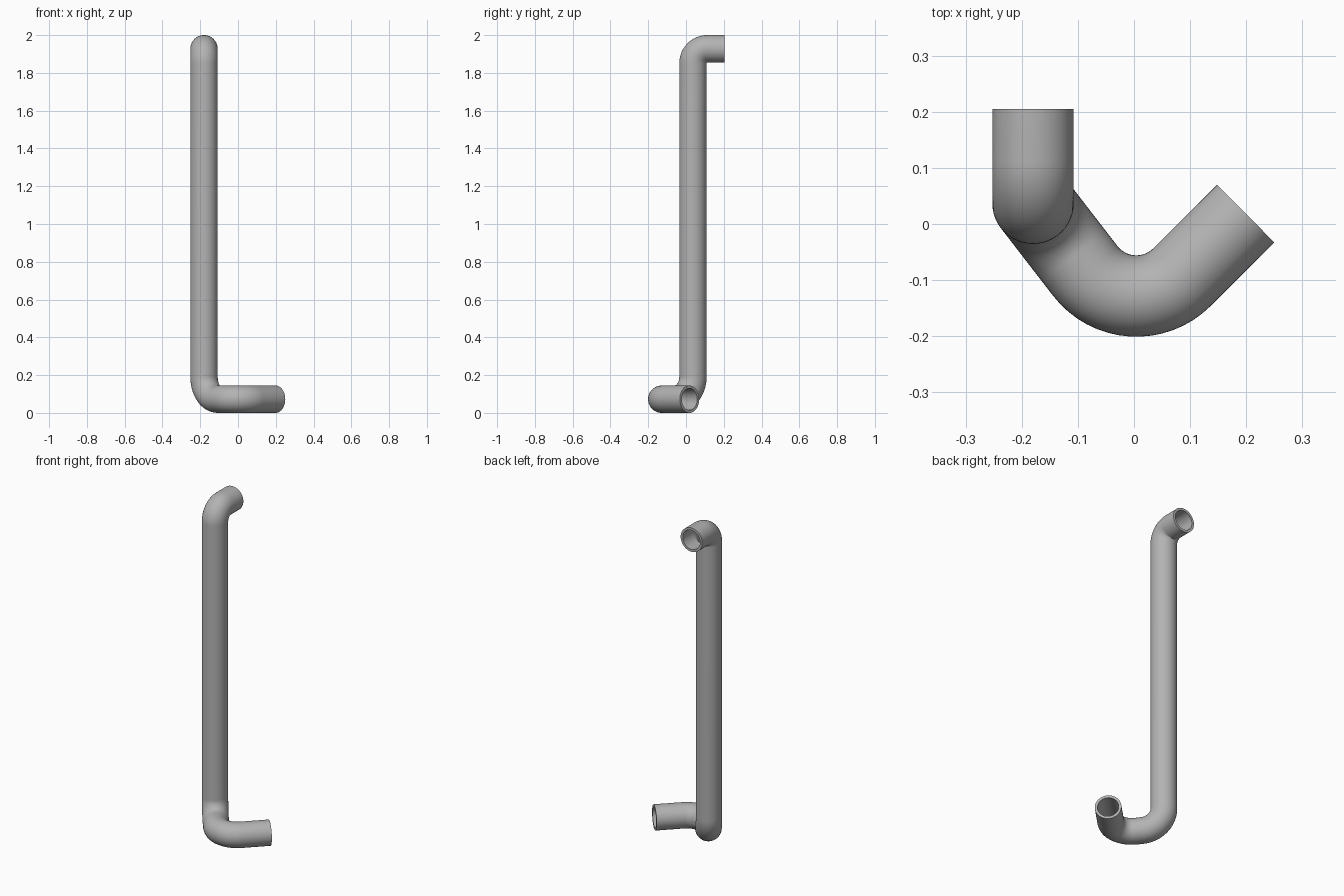
import bpy, bmesh, math
from mathutils import Vector, Quaternion

if "Cube" in bpy.data.objects:
    bpy.data.objects.remove(bpy.data.objects["Cube"], do_unlink=True)

OUTER, INNER = 0.0725, 0.058
SIDES, BEND_STEPS = 48, 16

# Pipe centre line: corners with bend radius
corners = [
    ((-0.18, 0.205, 1.9275), 0),
    ((-0.18, 0.037, 1.9275), 0.076),
    ((-0.18, 0.037, 0.0725), 0.12),
    ((-0.007, -0.187, 0.0725), 0.115),
    ((0.199, 0.0185, 0.0725), 0),
]


def rounded_path(corners):
    """Return (point, tangent) pairs with each corner rounded to an arc."""
    pts = [Vector(c) for c, _ in corners]
    path = [(pts[0], (pts[1] - pts[0]).normalized())]
    for i in range(1, len(pts) - 1):
        radius = corners[i][1]
        d1 = (pts[i] - pts[i - 1]).normalized()
        d2 = (pts[i + 1] - pts[i]).normalized()
        angle = d1.angle(d2)
        start = pts[i] - d1 * radius * math.tan(angle / 2)
        axis = d1.cross(d2).normalized()
        to_centre = axis.cross(d1)
        centre = start + to_centre * radius
        for k in range(BEND_STEPS + 1):
            q = Quaternion(axis, angle * k / BEND_STEPS)
            path.append((centre + q @ (start - centre), q @ d1))
    path.append((pts[-1], (pts[-1] - pts[-2]).normalized()))
    return path


# Hollow pipe: outer and inner walls swept together, joined by end rims
bm = bmesh.new()
side = Vector((1, 0, 0))
previous = None
rings = []
for point, tangent in rounded_path(corners):
    if previous is not None:
        side = previous.rotation_difference(tangent) @ side
    previous = tangent
    up = tangent.cross(side)
    pair = []
    for radius in (OUTER, INNER):
        ring = []
        for k in range(SIDES):
            a = math.tau * k / SIDES
            ring.append(bm.verts.new(point + radius * (side * math.cos(a) + up * math.sin(a))))
        pair.append(ring)
    rings.append(pair)


def bridge(a, b):
    for k in range(SIDES):
        n = (k + 1) % SIDES
        bm.faces.new((a[k], a[n], b[n], b[k]))


for (outer_a, inner_a), (outer_b, inner_b) in zip(rings, rings[1:]):
    bridge(outer_a, outer_b)
    bridge(inner_b, inner_a)
for outer, inner in (rings[0], rings[-1]):
    bridge(outer, inner)
bmesh.ops.recalc_face_normals(bm, faces=bm.faces)

mesh = bpy.data.meshes.new("bent_pipe")
bm.to_mesh(mesh)
bm.free()
pipe = bpy.data.objects.new("bent_pipe", mesh)
bpy.context.collection.objects.link(pipe)

# Plain grey finish
grey = bpy.data.materials.new("grey_metal")
grey.use_nodes = True
colour = (0.45, 0.45, 0.45, 1)
grey.diffuse_color = colour
grey.node_tree.nodes["Principled BSDF"].inputs["Base Color"].default_value = colour
mesh.materials.append(grey)

# Smooth walls, crisp rims
bpy.ops.object.select_all(action="DESELECT")
pipe.select_set(True)
bpy.context.view_layer.objects.active = pipe
bpy.ops.object.shade_smooth_by_angle(angle=math.radians(40))
